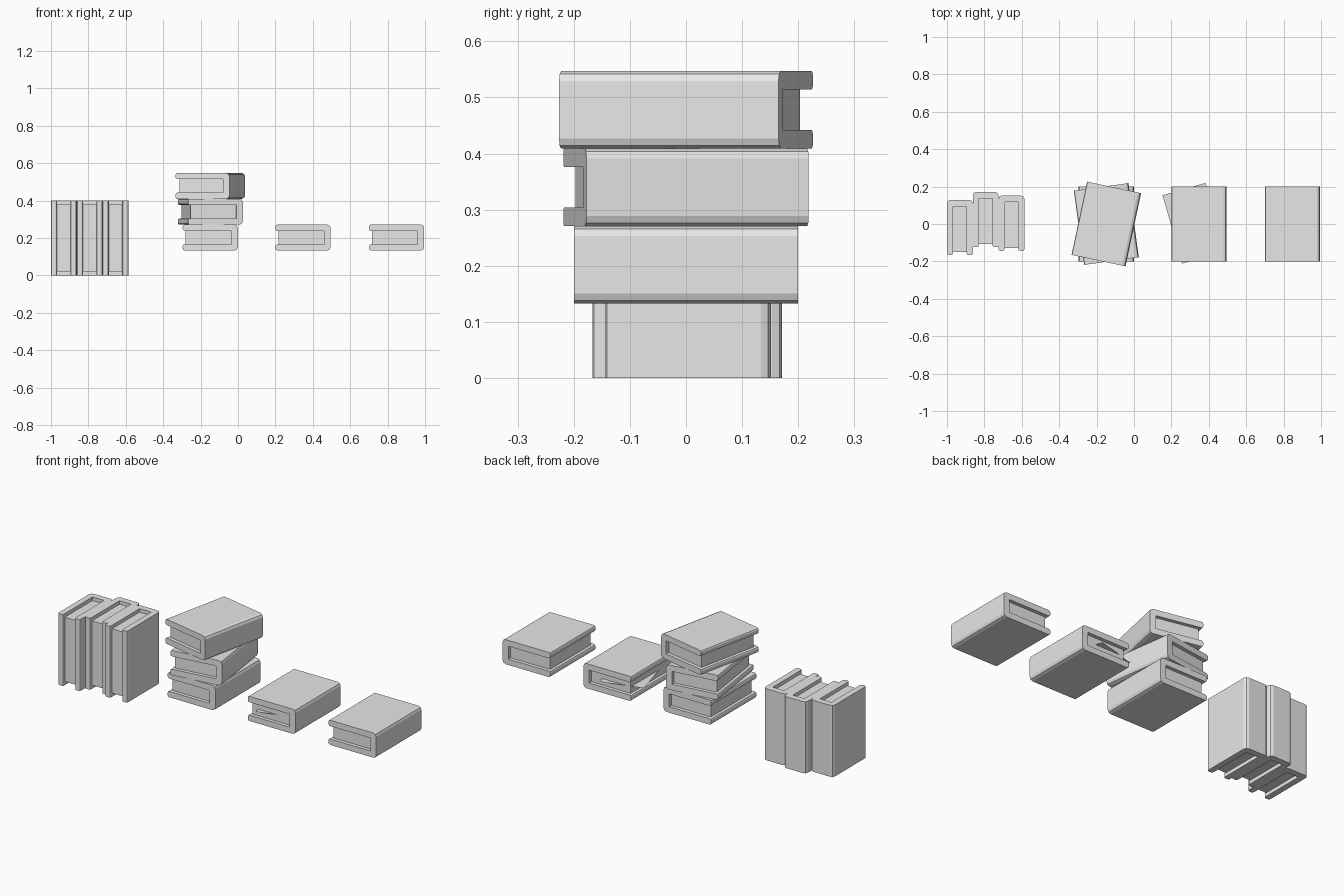
import bpy, bmesh
from math import cos, sin, pi, radians
from mathutils import Matrix, Vector

if "Cube" in bpy.data.objects:
    bpy.data.objects.remove(bpy.data.objects["Cube"], do_unlink=True)

mat = bpy.data.materials.new("light_grey")
mat.use_nodes = True
grey = (0.8, 0.8, 0.8, 1)
mat.diffuse_color = grey
mat.node_tree.nodes["Principled BSDF"].inputs["Base Color"].default_value = grey

W, D, T = 0.295, 0.4, 0.138      # book width, height and thickness
BOARD, SPINE = 0.033, 0.035      # cover thicknesses
EDGE, ROUND, STEPS = 0.01, 0.018, 2


def finish(bm, name, matrix):
    bmesh.ops.recalc_face_normals(bm, faces=bm.faces)
    mesh = bpy.data.meshes.new(name)
    bm.to_mesh(mesh)
    bm.free()
    mesh.materials.append(mat)
    obj = bpy.data.objects.new(name, mesh)
    obj.matrix_world = matrix
    bpy.context.collection.objects.link(obj)
    return obj


def corner(x, z, dx, dz, r):
    """Rounded corner pointing towards (dx, dz), from the x side to the z side."""
    return [(x - dx * r * (1 - cos(a)), z - dz * r * (1 - sin(a)))
            for a in (pi / 2 * i / STEPS for i in range(STEPS + 1))]


def cover(name, matrix):
    # lower half of the C-shaped section, mirrored for the upper half
    x, z, inner = W / 2, T / 2, T / 2 - BOARD
    half = corner(x, -z, 1, -1, ROUND)
    half += corner(-x, -z, -1, -1, EDGE)[::-1]
    half += corner(-x, -inner, -1, 1, EDGE)
    half.append((x - SPINE, -inner))
    section = half + [(px, -pz) for px, pz in reversed(half)]
    bm = bmesh.new()
    face = bm.faces.new([bm.verts.new((px, -D / 2, pz)) for px, pz in section])
    ext = bmesh.ops.extrude_face_region(bm, geom=[face])
    verts = [v for v in ext["geom"] if isinstance(v, bmesh.types.BMVert)]
    bmesh.ops.translate(bm, verts=verts, vec=(0, D, 0))
    finish(bm, name, matrix)


def pages(name, matrix):
    # page block set back from the fore edge and both ends
    x0, x1 = -W / 2 + 0.016, W / 2 - SPINE + 0.001
    bm = bmesh.new()
    bmesh.ops.create_cube(bm, size=1)
    bmesh.ops.scale(bm, verts=bm.verts, vec=(x1 - x0, D - 0.04, T - 2 * BOARD + 0.002))
    bmesh.ops.translate(bm, verts=bm.verts, vec=((x0 + x1) / 2, 0, 0))
    finish(bm, name, matrix)


def book(name, matrix):
    cover(name + "_cover", matrix)
    pages(name + "_pages", matrix)


def lying(x, z, turn=0):
    return Matrix.Translation((x, 0, z)) @ Matrix.Rotation(radians(turn), 4, 'Z')


BASE = 0.133 + T / 2

# single lying books
book("end_book", lying(0.848, BASE))
book("bookmarked_book", lying(0.348, BASE))

# loose sheet sticking out of the second book
bm = bmesh.new()
bmesh.ops.create_grid(bm, x_segments=1, y_segments=1, size=0.5)
bmesh.ops.scale(bm, verts=bm.verts, vec=(0.24, 0.38, 1))
finish(bm, "loose_sheet", Matrix.Translation((0.32, 0.004, BASE))
       @ Matrix.Rotation(radians(16), 4, 'Z'))

# twisted stack of three
for i, turn in enumerate((0, 8, -12)):
    book(f"stacked_book_{i + 1}", lying(-0.148, BASE + i * T, turn))

# upright row of three, spines to the back
upright = Matrix(((0, 0, 1, 0), (1, 0, 0, 0), (0, 1, 0, 0), (0, 0, 0, 1)))
for i, y in enumerate((-0.019, 0.024, 0.004)):
    place = Vector((-1 + T * (i + 0.5), y, D / 2))
    book(f"upright_book_{i + 1}", Matrix.Translation(place) @ upright)
